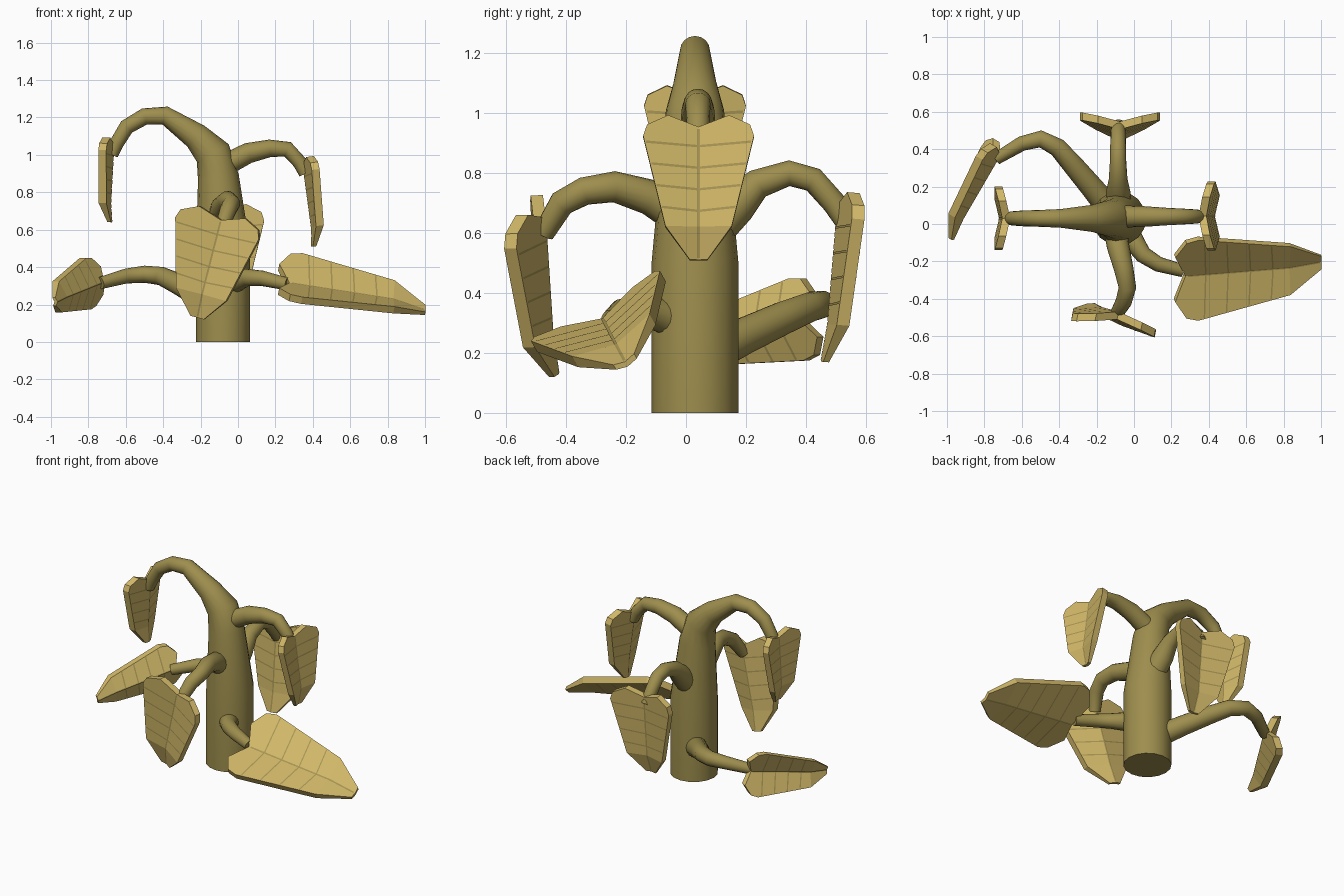
import bpy, bmesh, math
from mathutils import Vector

if "Cube" in bpy.data.objects:
    bpy.data.objects.remove(bpy.data.objects["Cube"])


def material(name, rgb):
    m = bpy.data.materials.new(name)
    m.diffuse_color = (*rgb, 1)
    m.use_nodes = True
    m.node_tree.nodes["Principled BSDF"].inputs["Base Color"].default_value = m.diffuse_color
    return m


BARK = material("bark", (0.34, 0.27, 0.075))
LEAF = material("leaf", (0.64, 0.48, 0.14))
VEIN = material("leaf_vein", (0.40, 0.31, 0.09))


def tube(name, points):
    """Round tapering stem through (x, y, z, radius) points."""
    cu = bpy.data.curves.new(name, 'CURVE')
    cu.dimensions = '3D'
    cu.bevel_depth = 1.0
    cu.bevel_resolution = 6
    cu.use_fill_caps = True
    sp = cu.splines.new('POLY')
    sp.points.add(len(points) - 1)
    for p, (x, y, z, r) in zip(sp.points, points):
        p.co = (x, y, z, 1)
        p.radius = r
    ob = bpy.data.objects.new(name, cu)
    bpy.context.collection.objects.link(ob)
    bpy.ops.object.select_all(action='DESELECT')
    ob.select_set(True)
    bpy.context.view_layer.objects.active = ob
    bpy.ops.object.convert(target='MESH')
    ob = bpy.context.view_layer.objects.active
    ob.data.materials.clear()
    ob.data.materials.append(BARK)
    bpy.ops.object.shade_smooth_by_angle(angle=math.radians(45))


# half outline of a leaf: (side, along), from the notch to the tip
HALF = [(0, .085), (.55, .01), (.93, .08), (1, .16), (.6, .78), (.16, 1), (0, 1), (0, .78)]


def leaf(name, base, tip, normal, half_w, fold=.24, thick=.042):
    """Folded thick leaf; base and tip lie on the back of the midrib."""
    base, tip = Vector(base), Vector(tip)
    length = (tip - base).length
    d = (tip - base).normalized()
    w = Vector(normal).cross(d).normalized()
    n = d.cross(w)

    def at(s, u, layer, lift=0.0):
        k = max(0, (u - .78) / .22)
        h = fold * half_w * abs(s) - .012 * k
        h += layer * thick * (1 - .55 * k) + lift
        return base + d * (u * length) + w * (s * half_w) + n * h

    bm = bmesh.new()
    # two folded halves, front and back
    for sign in (-1, 1):
        top = [bm.verts.new(at(sign * s, u, 1)) for s, u in HALF]
        bot = [bm.verts.new(at(sign * s, u, 0)) for s, u in HALF]
        for ring in (top, bot):
            bm.faces.new([ring[i] for i in (0, 1, 2, 3, 4, 7)])
            bm.faces.new([ring[i] for i in (7, 4, 5, 6)])
        for i in range(6):
            bm.faces.new((top[i], top[i + 1], bot[i + 1], bot[i]))
    bmesh.ops.remove_doubles(bm, verts=bm.verts[:], dist=1e-5)
    bmesh.ops.recalc_face_normals(bm, faces=bm.faces[:])

    # veins: midrib and side veins as thin strips on both faces
    def strip(pts, layer):
        lift = .0015 if layer else -.0015
        vs = [bm.verts.new(at(s, u, layer, lift)) for s, u in pts]
        f = bm.faces.new(vs)
        f.material_index = 1
        f.normal_update()
        if f.normal.dot(n) * lift < 0:
            f.normal_flip()

    m, t = .005 / half_w, .004 / length
    for layer in (0, 1):
        for sign in (-1, 1):
            for u0, u1 in ((.1, .78), (.78, .99)):
                strip([(0, u0), (sign * m, u0), (sign * m, u1), (0, u1)], layer)
            for u in (.22, .37, .52, .67):
                e = sign * (1 - .4 * (u - .18) / .62) * .97
                strip([(0, u - t), (e, u - .02 - t), (e, u - .02 + t), (0, u + t)], layer)
    me = bpy.data.meshes.new(name)
    bm.to_mesh(me)
    bm.free()
    me.materials.append(LEAF)
    me.materials.append(VEIN)
    bpy.context.collection.objects.link(bpy.data.objects.new(name, me))


# trunk bending over into the upper left branch
tube("trunk", [(-.08, .03, 0, .145), (-.08, .03, .5, .145), (-.105, .03, .88, .11),
               (-.135, .03, 1.01, .097), (-.225, .03, 1.1, .072), (-.39, .03, 1.21, .05),
               (-.5, .03, 1.205, .045), (-.595, .03, 1.15, .042), (-.65, .03, 1.06, .038),
               (-.675, .03, 1.0, .034)])

# branches
tube("upper_right_branch", [(-.08, .04, .94, .06), (.055, .04, 1.01, .055),
                            (.17, .04, 1.035, .047), (.265, .04, 1.03, .042),
                            (.33, .04, .96, .038), (.36, .04, .9, .034)])
tube("back_branch", [(-.08, .08, .6, .07), (-.085, .17, .695, .066), (-.085, .24, .765, .05),
                     (-.085, .345, .8, .043), (-.085, .425, .778, .042),
                     (-.085, .495, .7, .04), (-.08, .53, .64, .034)])
tube("front_branch", [(-.1, -.03, .66, .062), (-.085, -.12, .72, .06), (-.055, -.24, .755, .052),
                      (-.035, -.34, .74, .047), (-.055, -.415, .7, .044),
                      (-.09, -.475, .6, .036)])
tube("lower_right_branch", [(-.06, .0, .29, .065), (-.01, -.08, .325, .058),
                            (.05, -.165, .345, .046), (.13, -.215, .34, .041),
                            (.26, -.25, .31, .034)])
tube("lower_left_branch", [(-.13, .08, .2, .068), (-.22, .19, .255, .062),
                           (-.33, .32, .315, .056), (-.41, .41, .352, .05),
                           (-.5, .455, .362, .046), (-.6, .43, .352, .04),
                           (-.735, .35, .315, .033)])

# leaves
leaf("upper_left_leaf", (-.66, .03, 1.095), (-.685, .03, .64), (-1, 0, 0), .17)
leaf("upper_right_leaf", (.34, .042, .99), (.405, .042, .51), (1, 0, 0), .185)
leaf("back_leaf", (-.075, .51, .745), (-.075, .462, .17), (0, 1, 0), .215)
leaf("front_leaf", (-.07, -.472, .70), (-.215, -.435, .13), (-.2, -1, 0), .235)
leaf("lower_right_leaf", (.2, -.265, .29), (1.0, -.2, .165), (0, -.48, .88), .245)
leaf("lower_left_leaf", (-.69, .41, .33), (-.975, -.08, .215), (-.87, .48, 0), .14, fold=.5)
